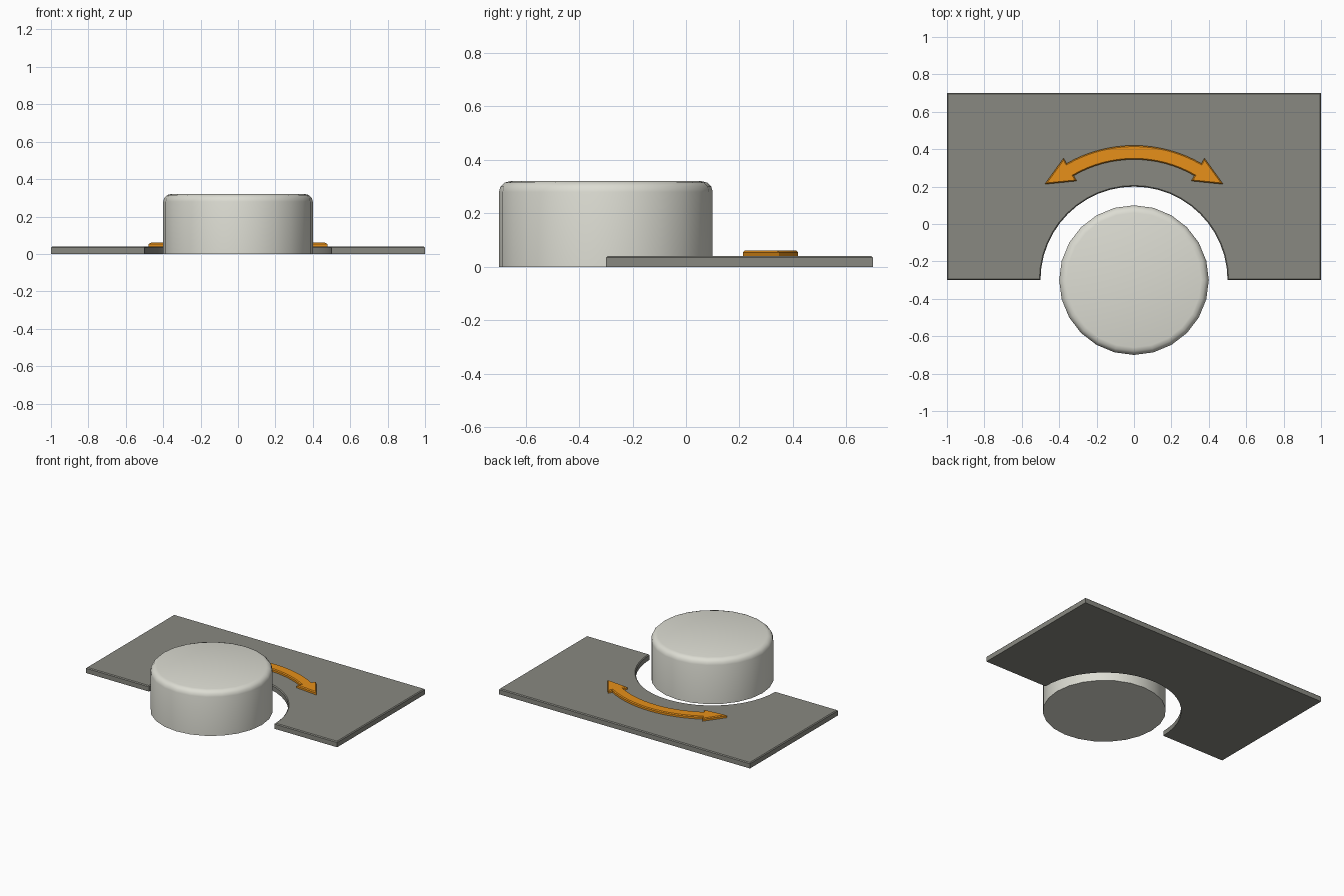
import bpy, bmesh
from math import sin, cos, pi, radians

if "Cube" in bpy.data.objects:
    bpy.data.objects.remove(bpy.data.objects["Cube"])

CY = -0.3  # shared centre of knob, cutout and arrow arc


def polar(r, deg):
    """Point around the knob centre, angle measured from +y towards +x."""
    a = radians(deg)
    return (r * sin(a), CY + r * cos(a))


def material(name, color):
    m = bpy.data.materials.new(name)
    m.diffuse_color = (*color, 1)
    m.use_nodes = True
    m.node_tree.nodes["Principled BSDF"].inputs["Base Color"].default_value = m.diffuse_color
    return m


def extruded(name, outline, z0, z1, mat, bevel, segments=1, smooth=35):
    """Extrude a flat outline and bevel its top rim."""
    bm = bmesh.new()
    base = bm.faces.new([bm.verts.new((x, y, z0)) for x, y in outline])
    new = bmesh.ops.extrude_face_region(bm, geom=[base], use_keep_orig=True)["geom"]
    top = [v for v in new if isinstance(v, bmesh.types.BMVert)]
    bmesh.ops.translate(bm, verts=top, vec=(0, 0, z1 - z0))
    bmesh.ops.recalc_face_normals(bm, faces=bm.faces)
    rim = [e for e in bm.edges if all(v.co.z > z1 - 1e-5 for v in e.verts)]
    bmesh.ops.bevel(bm, geom=rim, offset=bevel, segments=segments,
                    profile=0.5, affect='EDGES')
    bmesh.ops.recalc_face_normals(bm, faces=bm.faces)
    me = bpy.data.meshes.new(name)
    bm.to_mesh(me)
    bm.free()
    ob = bpy.data.objects.new(name, me)
    bpy.context.collection.objects.link(ob)
    me.materials.append(mat)
    bpy.ops.object.select_all(action='DESELECT')
    ob.select_set(True)
    bpy.context.view_layer.objects.active = ob
    bpy.ops.object.shade_smooth_by_angle(angle=radians(smooth))
    return ob


grey = material("plate_grey", (0.25, 0.25, 0.22))
cream = material("knob_cream", (0.72, 0.72, 0.65))
orange = material("arrow_orange", (0.8, 0.28, 0.01))

# Base plate with a half-round cutout
cutout = [polar(0.5, -90 + 180 * i / 24) for i in range(25)]
plate = [(1, CY), (1, 0.7), (-1, 0.7), (-1, CY)] + cutout
extruded("base_plate", plate, 0, 0.04, grey, 0.006)

# Round knob with a softened top edge
knob = [polar(0.4, 360 * i / 24) for i in range(24)]
extruded("knob", knob, 0, 0.32, cream, 0.04, segments=3)

# Curved double-headed arrow: half outline, mirrored
HALF, MID, L = 30, 0.6825, 0.157
bx, by = polar(MID, HALF)
tip = (bx + L * cos(radians(HALF)), by - L * sin(radians(HALF)))
outer = [polar(0.72, HALF * i / 8) for i in range(1, 9)]
inner = [polar(0.645, HALF * i / 8) for i in range(8, 0, -1)]
head = [polar(0.753, HALF), tip, polar(0.612, HALF)]
half = outer + head + inner
mirrored = [(-x, y) for x, y in reversed(half)]
arrow = [polar(0.72, 0)] + half + [polar(0.645, 0)] + mirrored
extruded("turn_arrow", arrow, 0.04, 0.06, orange, 0.006)
